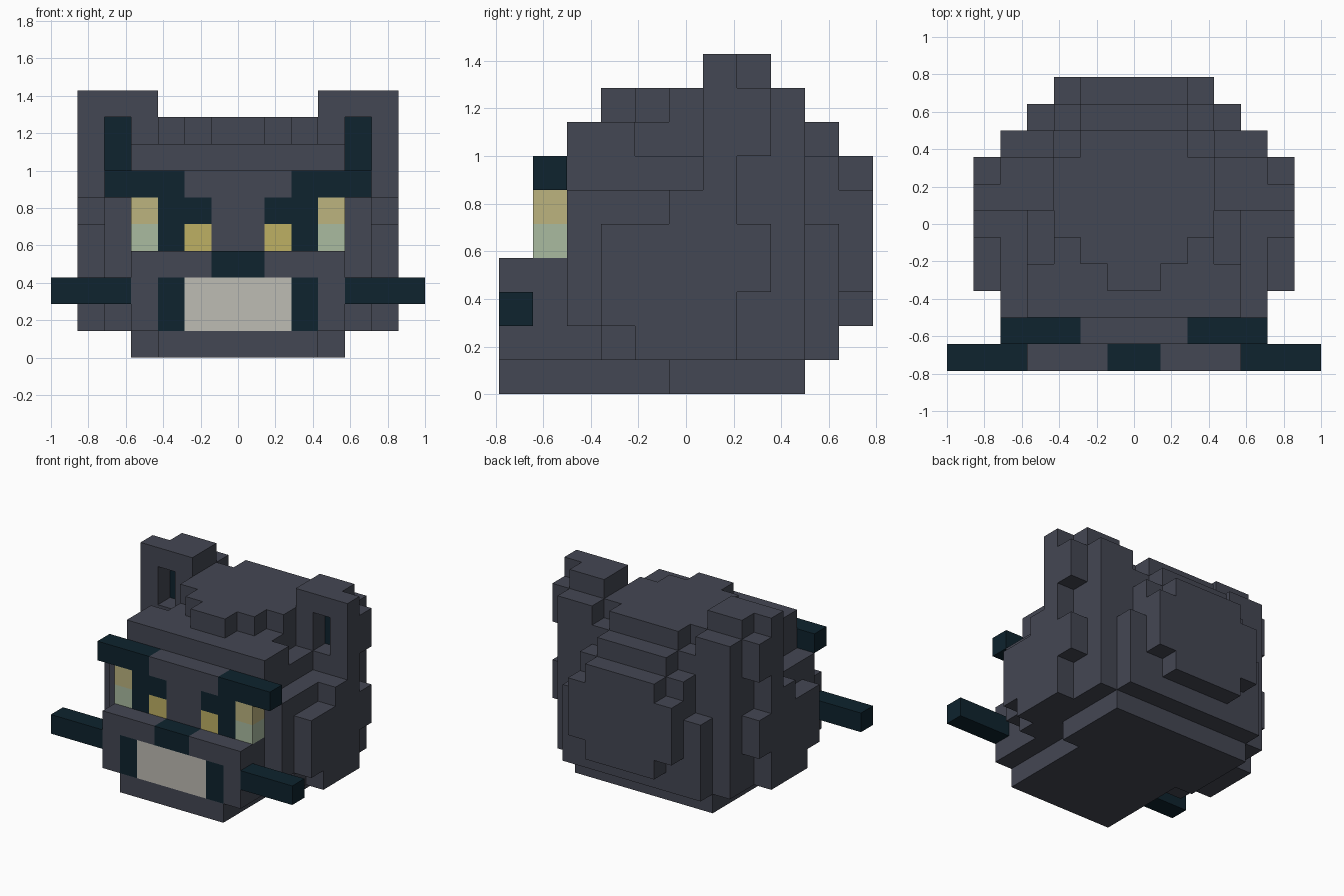
import bpy
import bmesh
from mathutils import Vector

if "Cube" in bpy.data.objects:
    bpy.data.objects.remove(bpy.data.objects["Cube"], do_unlink=True)

UNIT = 1 / 7          # edge length of one block
Y_MID = 5.5           # depth of the block grid is 11, front row is 0


def material(name, rgb):
    lin = [((c / 255 + 0.055) / 1.055) ** 2.4 for c in rgb] + [1]
    mat = bpy.data.materials.new(name)
    mat.use_nodes = True
    mat.diffuse_color = lin
    bsdf = next(n for n in mat.node_tree.nodes if n.type == 'BSDF_PRINCIPLED')
    bsdf.inputs["Base Color"].default_value = lin
    bsdf.inputs["Roughness"].default_value = 0.9
    return mat


GREY = material("slate grey", (68, 71, 83))
DARK = material("dark teal", (14, 35, 46))
OUTER = material("pale yellow", (188, 179, 127))
INNER = material("golden yellow", (190, 176, 100))
GREEN = material("pale green", (170, 187, 160))
WHITE = material("warm white", (190, 188, 180))

cells = {}            # block position -> part name
mats = {}


def part(name, mat, *boxes):
    """Fill boxes (x0, x1, y0, y1, z0, z1), each mirrored across x."""
    mats[name] = mat
    for x0, x1, y0, y1, z0, z1 in boxes:
        for x in range(x0, x1):
            for y in range(y0, y1):
                for z in range(z0, z1):
                    cells[x, y, z] = cells[-x - 1, y, z] = name


def carve(x0, x1, y0, y1, z0, z1):
    for x in range(x0, x1):
        for y in range(y0, y1):
            for z in range(z0, z1):
                cells.pop((x, y, z), None)
                cells.pop((-x - 1, y, z), None)


# Neck base, narrow in front and wide behind
part("neck_base", GREY, (0, 3, 0, 5, 0, 1), (0, 4, 5, 9, 0, 1))

# Head core with stepped cheeks
part("head", GREY,
     (0, 4, 2, 9, 1, 8), (0, 5, 3, 9, 1, 6), (4, 5, 2, 3, 2, 6),
     (4, 5, 6, 9, 6, 8), (3, 5, 8, 9, 8, 9))
carve(3, 4, 4, 6, 7, 8)

# Crown of the head
part("crown", GREY, (0, 1, 3, 4, 8, 9), (0, 2, 4, 5, 8, 9),
     (0, 3, 5, 8, 8, 9), (0, 2, 8, 9, 8, 9))

# Raised plates on each side
part("side_plate", GREY, (5, 6, 3, 7, 2, 5), (5, 6, 4, 7, 1, 2),
     (5, 6, 5, 7, 5, 6), (5, 6, 7, 8, 3, 5))

# Layers on the back of the head
part("back_plate", GREY, (0, 2, 9, 10, 1, 8), (0, 3, 9, 10, 1, 7),
     (3, 4, 9, 10, 1, 5))
part("back_pad", GREY, (0, 3, 10, 11, 3, 6), (0, 2, 10, 11, 2, 7))

# Ears with a hollow, dark inside
part("ears", GREY, (3, 6, 6, 7, 7, 10), (5, 6, 6, 7, 6, 7),
     (3, 5, 7, 8, 7, 10), (5, 6, 7, 8, 7, 9))
part("inner_ears", DARK, (4, 5, 7, 8, 7, 9))
carve(4, 5, 6, 7, 7, 9)

# Face and snout
part("face", GREY, (0, 4, 1, 2, 1, 6), (0, 2, 1, 2, 6, 7))
part("snout", GREY, (0, 4, 0, 1, 1, 4))

# Painted features
part("brows", DARK, (2, 5, 1, 2, 6, 7))
part("eye_markings", DARK, (1, 3, 1, 2, 5, 6), (2, 3, 1, 2, 4, 5))
part("outer_eyes_upper", OUTER, (3, 4, 1, 2, 5, 6))
part("outer_eyes_lower", GREEN, (3, 4, 1, 2, 4, 5))
part("inner_eyes", INNER, (1, 2, 1, 2, 4, 5))
part("nose", DARK, (0, 1, 0, 1, 3, 4))
part("mouth", WHITE, (0, 2, 0, 1, 1, 3))
part("mouth_corners", DARK, (2, 3, 0, 1, 1, 3))
part("whiskers", DARK, (4, 7, 0, 1, 2, 3))


def build(name):
    """Make one object from the part's exposed block sides."""
    bm = bmesh.new()
    for cell in [c for c, owner in cells.items() if owner == name]:
        for axis in range(3):
            for side in (0, 1):
                step = [0, 0, 0]
                step[axis] = 2 * side - 1
                if tuple(a + b for a, b in zip(cell, step)) in cells:
                    continue
                u, v = (axis + 1) % 3, (axis + 2) % 3
                loop = []
                for du, dv in ((0, 0), (1, 0), (1, 1), (0, 1)):
                    p = Vector(cell)
                    p[axis] += side
                    p[u] += du
                    p[v] += dv
                    p.y -= Y_MID
                    loop.append(bm.verts.new(p * UNIT))
                bm.faces.new(loop if side else loop[::-1])
    bmesh.ops.remove_doubles(bm, verts=bm.verts, dist=UNIT / 100)
    bmesh.ops.dissolve_limit(bm, angle_limit=0.01, verts=bm.verts, edges=bm.edges)
    mesh = bpy.data.meshes.new(name)
    bm.to_mesh(mesh)
    bm.free()
    mesh.materials.append(mats[name])
    bpy.context.collection.objects.link(bpy.data.objects.new(name, mesh))


for part_name in mats:
    build(part_name)
